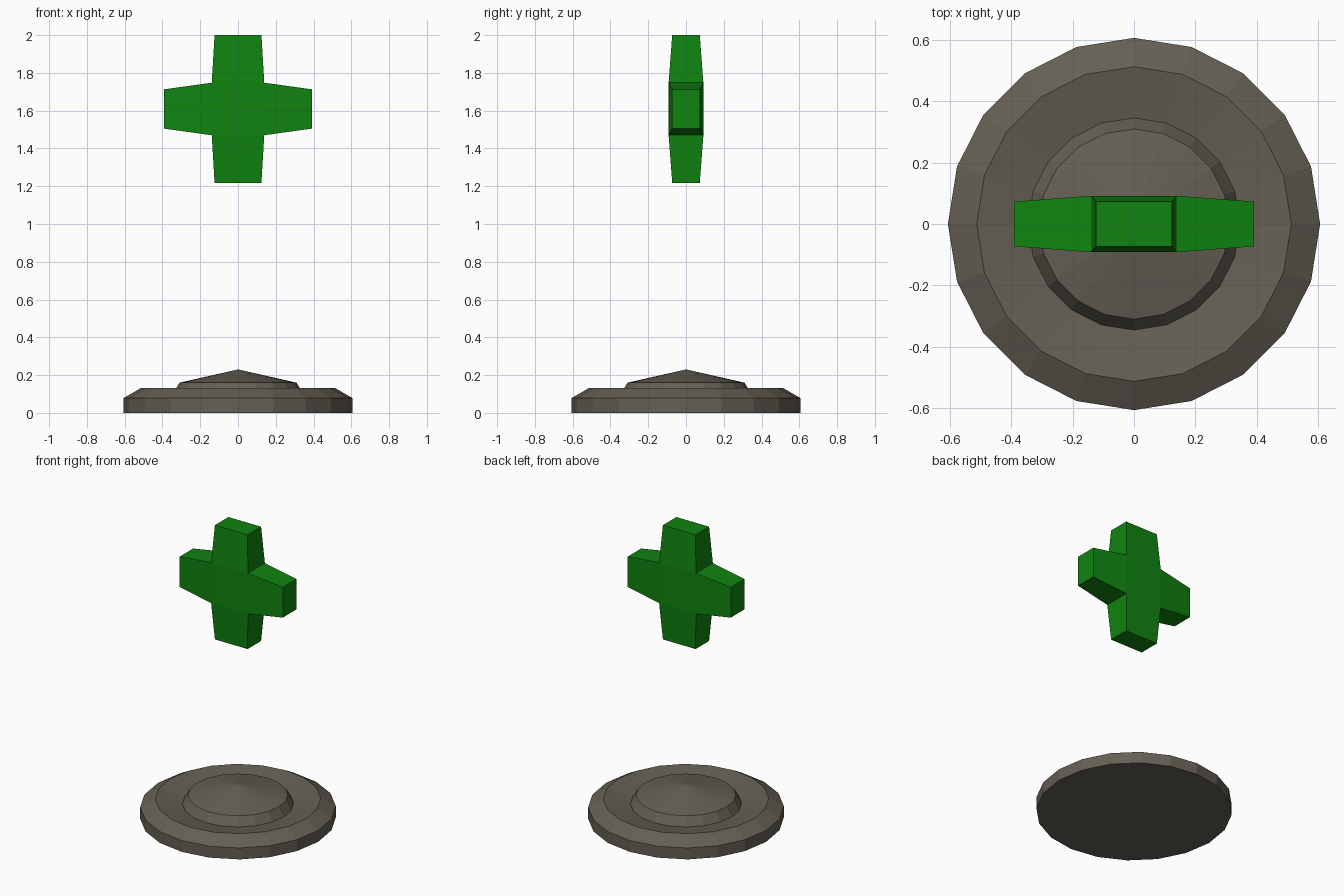
import bpy, bmesh
from math import cos, sin, tau
from mathutils import Vector

if "Cube" in bpy.data.objects:
    bpy.data.objects.remove(bpy.data.objects["Cube"])


def make_object(name, bm, color):
    bmesh.ops.recalc_face_normals(bm, faces=bm.faces)
    mesh = bpy.data.meshes.new(name)
    bm.to_mesh(mesh)
    bm.free()
    obj = bpy.data.objects.new(name, mesh)
    bpy.context.collection.objects.link(obj)
    mat = bpy.data.materials.new(name + "_color")
    mat.diffuse_color = color
    mat.use_nodes = True
    mat.node_tree.nodes["Principled BSDF"].inputs["Base Color"].default_value = mat.diffuse_color
    mesh.materials.append(mat)
    return obj


# Round base: (radius, height) profile lathed with 20 sides, with a dished ring and low cone
SIDES = 20
profile = [(0.607, 0), (0.607, 0.078), (0.513, 0.132), (0.346, 0.10), (0.31, 0.16)]
bm = bmesh.new()
rings = [[bm.verts.new((r * cos(tau * i / SIDES), r * sin(tau * i / SIDES), z))
          for i in range(SIDES)] for r, z in profile]
apex = bm.verts.new((0, 0, 0.23))
bm.faces.new(rings[0][::-1])
for i in range(SIDES):
    j = (i + 1) % SIDES
    for a, b in zip(rings, rings[1:]):
        bm.faces.new((a[i], a[j], b[j], b[i]))
    bm.faces.new((rings[-1][i], rings[-1][j], apex))
make_object("pedestal_base", bm, (0.13, 0.115, 0.09, 1))

# Floating cross: central block with four tapered arms extruded from its sides
CORE, DEPTH, REACH = 0.139, 0.092, 0.391
bm = bmesh.new()
bmesh.ops.create_cube(bm, size=2)
bmesh.ops.scale(bm, vec=(CORE, DEPTH, CORE), verts=bm.verts)
bm.normal_update()
for face in [f for f in bm.faces if abs(f.normal.y) < 0.5]:
    n = face.normal.copy()
    arm = bmesh.ops.extrude_discrete_faces(bm, faces=[face])["faces"][0]
    taper = 0.104 if abs(n.x) > 0.5 else 0.124
    for v in arm.verts:
        side = v.co - n * v.co.dot(n)
        side = Vector((side.x * taper / CORE, side.y * 0.073 / DEPTH, side.z * taper / CORE))
        v.co = side + n * REACH
cross = make_object("floating_cross", bm, (0.005, 0.23, 0.005, 1))
cross.location.z = 1.609
